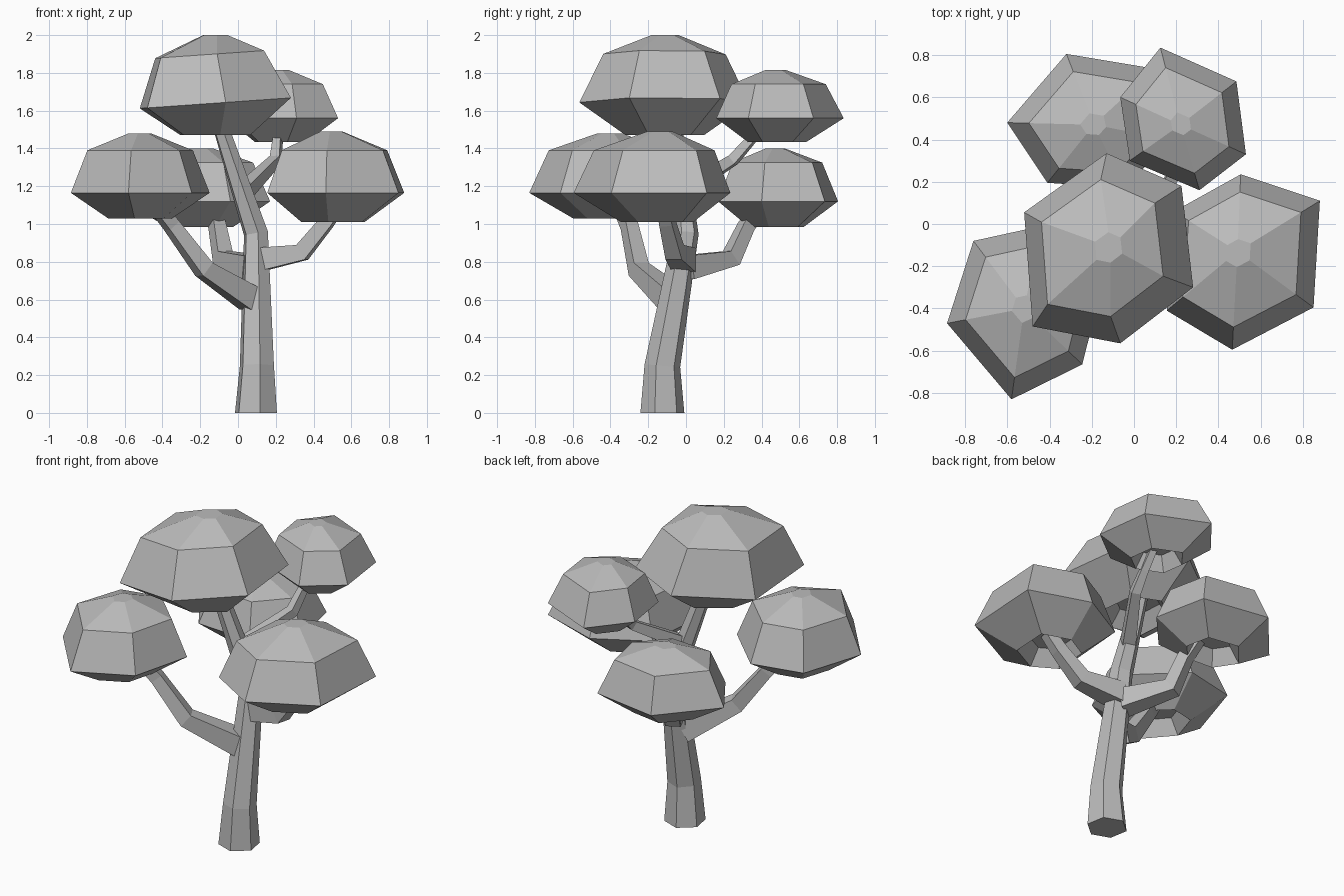
import bpy
import bmesh
import math
from mathutils import Vector

default_cube = bpy.data.objects.get("Cube")
if default_cube:
    bpy.data.objects.remove(default_cube, do_unlink=True)

# One plain grey for the whole tree
GREY = (0.5, 0.5, 0.5, 1.0)
grey = bpy.data.materials.new("plain_grey")
grey.use_nodes = True
grey.diffuse_color = GREY
grey.node_tree.nodes["Principled BSDF"].inputs["Base Color"].default_value = GREY


def loft(name, rings):
    """Join rings of points into a closed, flat shaded solid."""
    bm = bmesh.new()
    loops = [[bm.verts.new(point) for point in ring] for ring in rings]
    count = len(loops[0])
    for low, high in zip(loops, loops[1:]):
        for i in range(count):
            j = (i + 1) % count
            bm.faces.new((low[i], low[j], high[j], high[i]))
    bm.faces.new(loops[0][::-1])
    bm.faces.new(loops[-1])
    bmesh.ops.recalc_face_normals(bm, faces=bm.faces[:])
    mesh = bpy.data.meshes.new(name)
    bm.to_mesh(mesh)
    bm.free()
    mesh.materials.append(grey)
    obj = bpy.data.objects.new(name, mesh)
    bpy.context.collection.objects.link(obj)
    return obj


def limb(name, path, radii, sides, phase, side_axis=None):
    """Tapered tube along a bent path."""
    points = [Vector(p) for p in path]
    if side_axis is None:
        run = points[-1] - points[0]
        side_axis = run.cross(Vector((0, 0, 1)))
    rings = []
    for i, (point, radius) in enumerate(zip(points, radii)):
        before = points[max(i - 1, 0)]
        after = points[min(i + 1, len(points) - 1)]
        if i in (0, len(points) - 1):
            along = (after - before).normalized()
        else:
            along = ((point - before).normalized() + (after - point).normalized()).normalized()
        if i == 0 and sides > 4:
            along = Vector((0, 0, 1))  # the trunk foot sits flat on the ground
        u = (side_axis - along * side_axis.dot(along)).normalized()
        v = along.cross(u)
        ring = []
        for k in range(sides):
            angle = math.radians(phase) + math.tau * k / sides
            ring.append(point + radius * (u * math.cos(angle) + v * math.sin(angle)))
        rings.append(ring)
    return loft(name, rings)


def canopy(name, centre, rim, heights, ring_scale, shift=0.0, tilt=0.0):
    """Six-sided leaf dome with a hollow under it."""
    cx, cy = centre
    bottom, widest, shoulder, top = heights
    # scale of the rim, height, sideways shift, share of the tilt
    levels = [
        (0.30, bottom + 0.09, 0, 0),
        (0.46, bottom, 0, 0),
        (1.0, widest, 0, 1),
        (ring_scale, shoulder, shift, 1),
        (0.16, top, 0, 0),
    ]
    rings = []
    for scale, z, dx, lean in levels:
        ring = []
        for x, y in rim:
            px = cx + dx + (x - cx) * scale
            py = cy + (y - cy) * scale
            ring.append((px, py, z + lean * tilt * (px - cx)))
        rings.append(ring)
    return loft(name, rings)


# Trunk
limb("trunk",
     [(0.095, -0.125, 0), (0.1, -0.125, 0.25), (0.095, 0.0, 0.95), (-0.11, -0.07, 1.57)],
     [0.118, 0.096, 0.068, 0.042], 6, -20, Vector((1, 0, 0)))

# Branches
branches = {
    "front_right_branch": [(0.07, -0.07, 0.6), (-0.18, -0.25, 0.76), (-0.35, -0.3, 0.99), (-0.46, -0.36, 1.13)],
    "left_branch": [(0.1, -0.01, 0.81), (0.34, -0.06, 0.85), (0.47, -0.1, 1.01), (0.54, -0.12, 1.11)],
    "back_right_branch": [(0.08, 0.0, 0.77), (-0.08, 0.24, 0.82), (-0.11, 0.32, 0.99), (-0.14, 0.4, 1.09)],
    "back_left_branch": [(0.03, -0.02, 1.17), (0.2, 0.25, 1.34), (0.21, 0.34, 1.44), (0.21, 0.42, 1.54)],
}
for name, path in branches.items():
    start = 0.055 if name == "back_left_branch" else 0.09
    limb(name, path, [start, start * 0.7, start * 0.56, start * 0.5], 4, 45)

# Leaf domes
canopy("top_canopy", (-0.12, -0.11),
       [(-0.13, 0.335), (0.225, 0.18), (0.28, -0.3), (-0.065, -0.565), (-0.48, -0.485), (-0.52, 0.055)],
       (1.47, 1.64, 1.9, 2.0), 0.72, shift=-0.03, tilt=0.07)
canopy("front_right_canopy", (-0.52, -0.4),
       [(-0.76, -0.08), (-0.44, -0.01), (-0.15, -0.29), (-0.245, -0.665), (-0.58, -0.83), (-0.885, -0.47)],
       (1.03, 1.165, 1.39, 1.48), 0.76)
canopy("left_canopy", (0.49, -0.13),
       [(0.505, 0.235), (0.88, 0.11), (0.85, -0.395), (0.465, -0.595), (0.155, -0.41), (0.19, 0.06)],
       (1.01, 1.165, 1.39, 1.49), 0.77)
canopy("back_right_canopy", (-0.19, 0.47),
       [(-0.32, 0.805), (0.1, 0.735), (0.17, 0.4), (-0.04, 0.17), (-0.41, 0.195), (-0.6, 0.48)],
       (0.985, 1.12, 1.325, 1.4), 0.75)
canopy("back_left_canopy", (0.22, 0.47),
       [(0.125, 0.835), (0.485, 0.675), (0.53, 0.33), (0.31, 0.16), (-0.02, 0.3), (-0.065, 0.6)],
       (1.435, 1.56, 1.74, 1.815), 0.74)
